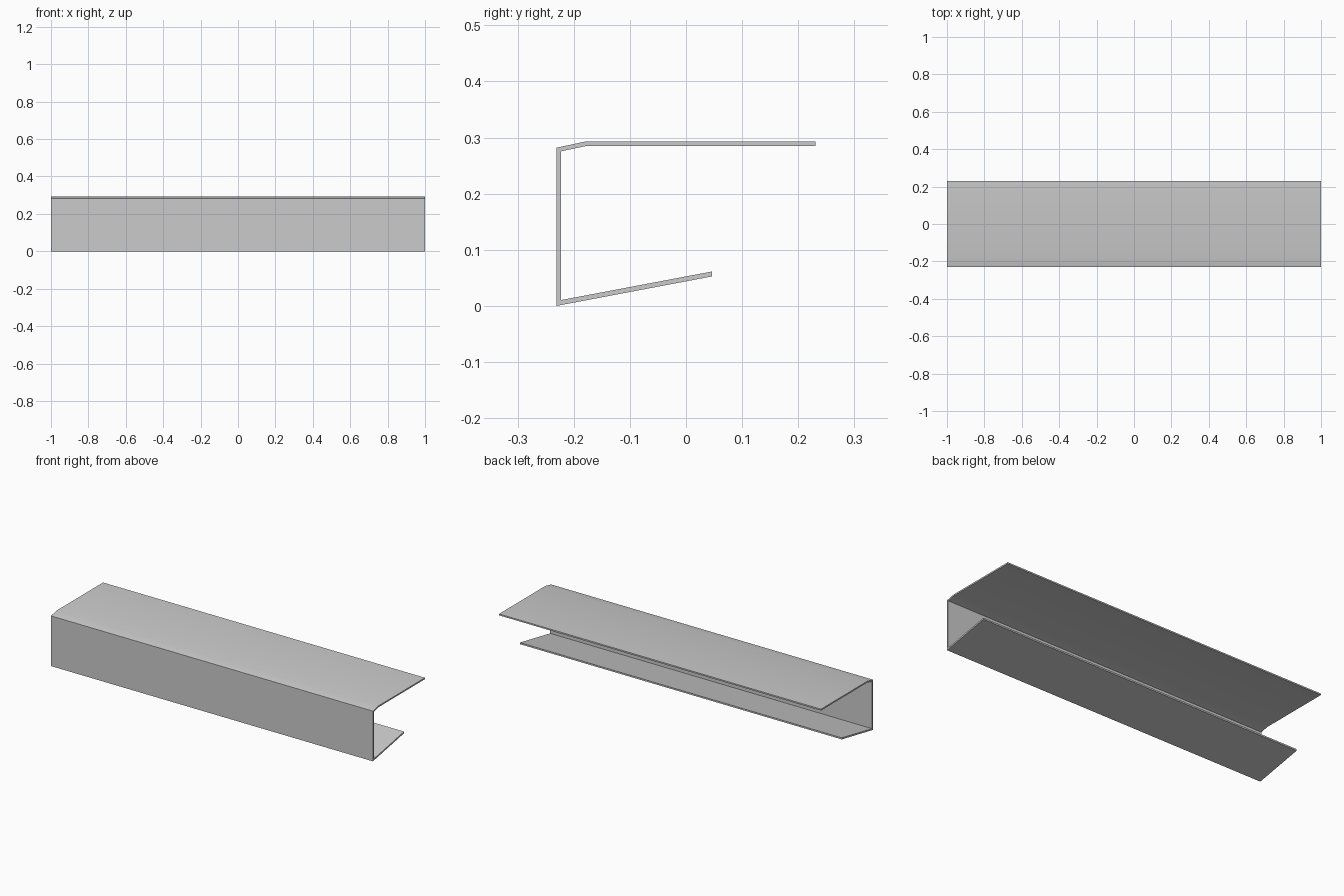
import bpy, bmesh

if "Cube" in bpy.data.objects:
    bpy.data.objects.remove(bpy.data.objects["Cube"])

# Bent sheet cross-section (y, z): outer side, then back along the inner side
outer = [(0.046, 0.0525), (-0.231, 0.0), (-0.231, 0.282), (-0.179, 0.293), (0.231, 0.293)]
inner = [(0.231, 0.285), (-0.178, 0.285), (-0.2225, 0.2755), (-0.2225, 0.0105), (0.046, 0.0613)]
profile = outer + inner
n = len(outer)
half_length = 1.0

bm = bmesh.new()
rings = [[bm.verts.new((x, y, z)) for y, z in profile] for x in (-half_length, half_length)]

# Long walls of the channel
for i in range(len(profile)):
    j = (i + 1) % len(profile)
    bm.faces.new((rings[0][i], rings[0][j], rings[1][j], rings[1][i]))

# End caps, one quad per sheet section
for ring in rings:
    for i in range(n - 1):
        bm.faces.new((ring[i], ring[i + 1], ring[-2 - i], ring[-1 - i]))

bmesh.ops.recalc_face_normals(bm, faces=bm.faces)
mesh = bpy.data.meshes.new("folded_channel")
bm.to_mesh(mesh)
bm.free()
channel = bpy.data.objects.new("folded_channel", mesh)
bpy.context.collection.objects.link(channel)

# Soft shading across the shallow top bend only
bpy.context.view_layer.objects.active = channel
channel.select_set(True)
bpy.ops.object.shade_smooth_by_angle()
